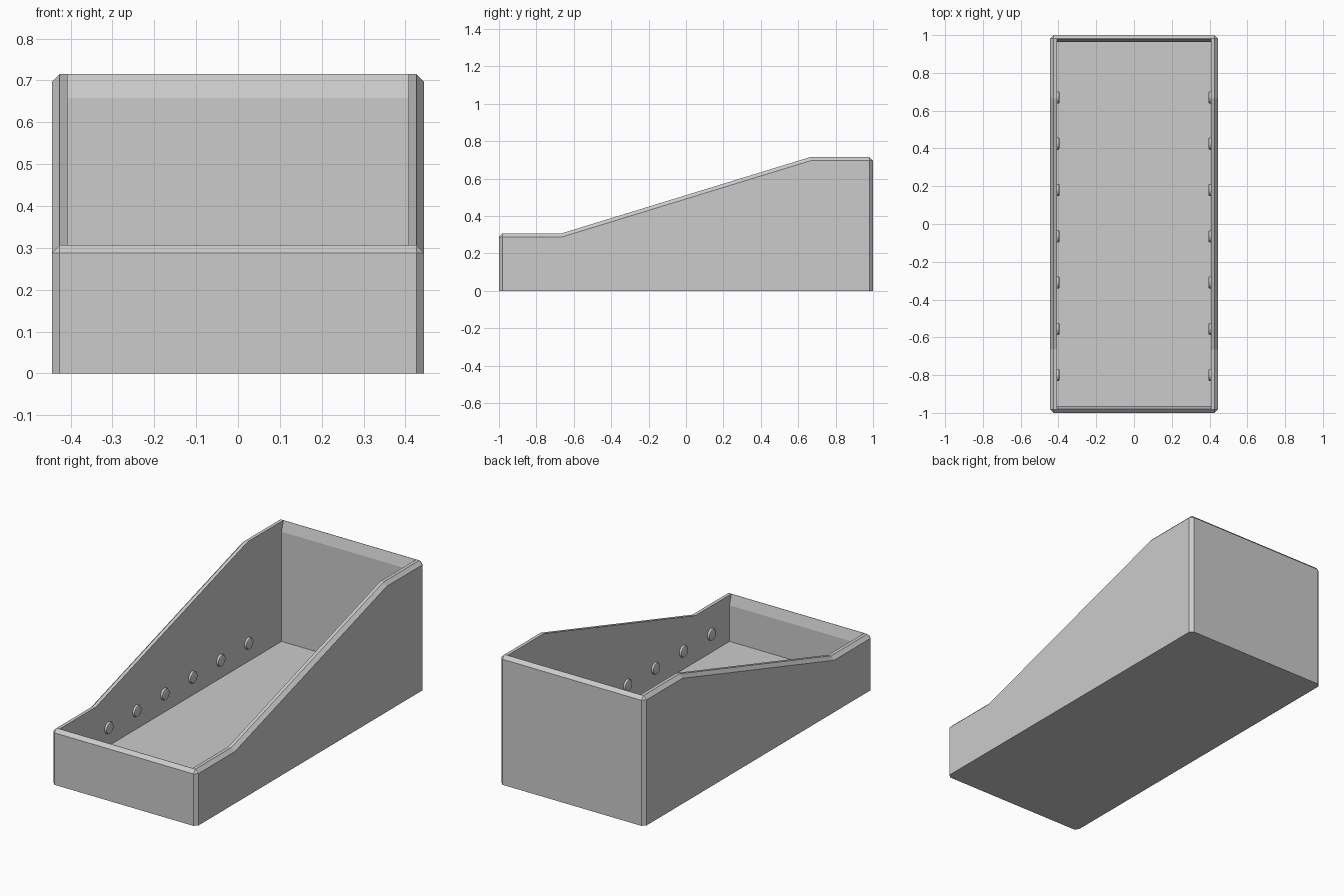
import bpy, bmesh
from mathutils import Matrix

cube = bpy.data.objects.get("Cube")
if cube:
    bpy.data.objects.remove(cube, do_unlink=True)

grey = bpy.data.materials.new("light grey plastic")
grey.use_nodes = True
colour = (0.6, 0.6, 0.6, 1)
grey.diffuse_color = colour
grey.node_tree.nodes["Principled BSDF"].inputs["Base Color"].default_value = colour

HALF_W, WALL, CHAMFER, FLOOR = 0.445, 0.038, 0.019, 0.05
FRONT_Z, BACK_Z = 0.307, 0.715
INNER_X = HALF_W - WALL


def add_object(name, bm):
    bmesh.ops.recalc_face_normals(bm, faces=bm.faces)
    mesh = bpy.data.meshes.new(name)
    bm.to_mesh(mesh)
    bm.free()
    mesh.materials.append(grey)
    obj = bpy.data.objects.new(name, mesh)
    bpy.context.collection.objects.link(obj)
    return obj


def side_prism(profile, half_width):
    """Extrude a (y, z) profile across x."""
    bm = bmesh.new()
    face = bm.faces.new([bm.verts.new((-half_width, y, z)) for y, z in profile])
    moved = bmesh.ops.extrude_face_region(bm, geom=[face])["geom"]
    bmesh.ops.translate(bm, vec=(2 * half_width, 0, 0),
                        verts=[v for v in moved if isinstance(v, bmesh.types.BMVert)])
    return bm


# Outer body, chamfered along the rim and upright corners
bm = side_prism([(-1, 0), (1, 0), (1, BACK_Z), (0.665, BACK_Z),
                 (-0.665, FRONT_Z), (-1, FRONT_Z)], HALF_W)
bmesh.ops.recalc_face_normals(bm, faces=bm.faces)


def is_chamfered(edge):
    a, b = (v.co for v in edge.verts)
    if max(a.z, b.z) < 0.01:
        return False
    across = abs(a.x - b.x) > 0.1
    return not across or abs(a.y) > 0.9


bmesh.ops.bevel(bm, geom=[e for e in bm.edges if is_chamfered(e)],
                offset=CHAMFER, segments=1, affect='EDGES')
body = add_object("bin_body", bm)

# Cavity, widening into sloped lips on the end walls
END = 1 - WALL + 0.001
cavity = add_object("cavity_cutter", side_prism(
    [(-END, FLOOR), (END, FLOOR), (END, BACK_Z - 0.057), (0.993, BACK_Z + 0.05),
     (0.993, 1), (-0.993, 1), (-0.993, FRONT_Z + 0.05), (-END, FRONT_Z - 0.057)],
    INNER_X))
cavity.hide_render = True
cut = body.modifiers.new("cavity", 'BOOLEAN')
cut.operation, cut.solver, cut.object = 'DIFFERENCE', 'EXACT', cavity
bpy.context.view_layer.objects.active = body
bpy.ops.object.modifier_apply(modifier=cut.name)
bpy.data.objects.remove(cavity, do_unlink=True)

# Row of round studs along each inner side wall
for side, label in ((1, "left"), (-1, "right")):
    for i in range(7):
        bm = bmesh.new()
        place = (Matrix.Translation((side * INNER_X, -0.8 + 0.245 * i, 0.152))
                 @ Matrix.Rotation(1.5707963 * -side, 4, 'Y'))
        bmesh.ops.create_cone(bm, cap_ends=True, segments=24, radius1=0.032,
                              radius2=0.032, depth=0.026, matrix=place)
        tip = [e for e in bm.edges
               if all(abs(v.co.x) < INNER_X - 0.01 for v in e.verts)]
        bmesh.ops.bevel(bm, geom=tip, offset=0.007, segments=2, profile=0.5,
                        affect='EDGES')
        stud = add_object(f"{label}_stud_{i + 1}", bm)
        bpy.ops.object.select_all(action='DESELECT')
        stud.select_set(True)
        bpy.context.view_layer.objects.active = stud
        bpy.ops.object.shade_smooth_by_angle()
